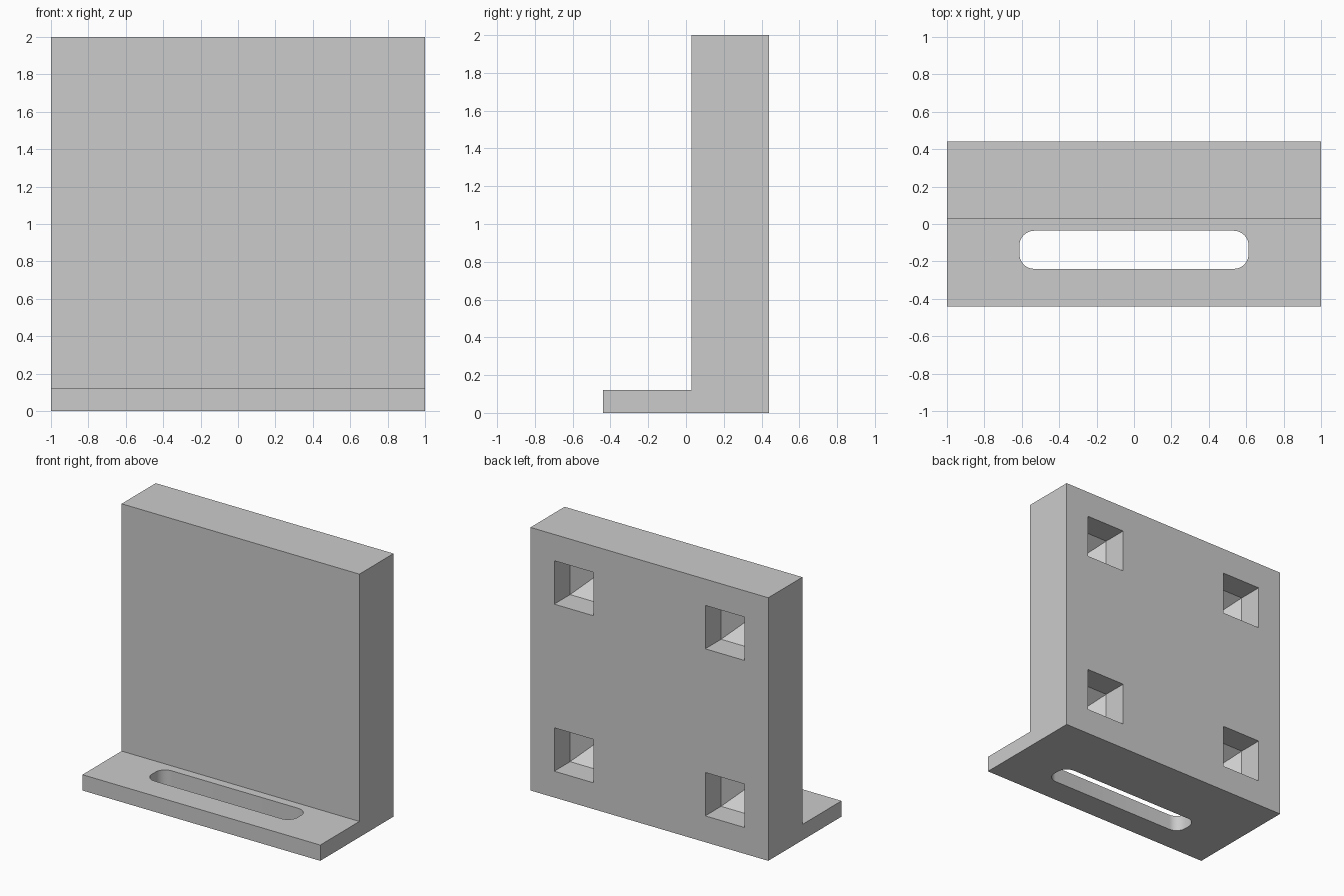
import bpy, bmesh, math
from mathutils import Vector

if "Cube" in bpy.data.objects:
    bpy.data.objects.remove(bpy.data.objects["Cube"])


def make_object(name, bm):
    bmesh.ops.recalc_face_normals(bm, faces=bm.faces[:])
    mesh = bpy.data.meshes.new(name)
    bm.to_mesh(mesh)
    bm.free()
    obj = bpy.data.objects.new(name, mesh)
    bpy.context.collection.objects.link(obj)
    return obj


def extrude_profile(name, points, offset):
    bm = bmesh.new()
    face = bm.faces.new([bm.verts.new(p) for p in points])
    grown = bmesh.ops.extrude_face_region(bm, geom=[face])
    verts = [g for g in grown["geom"] if isinstance(g, bmesh.types.BMVert)]
    bmesh.ops.translate(bm, verts=verts, vec=Vector(offset))
    return make_object(name, bm)


def cut(target, cutter):
    cutter.hide_render = True
    mod = target.modifiers.new("cut", "BOOLEAN")
    mod.operation = "DIFFERENCE"
    mod.solver = "EXACT"
    mod.object = cutter
    bpy.context.view_layer.objects.active = target
    bpy.ops.object.modifier_apply(modifier=mod.name)
    bpy.data.objects.remove(cutter)


# L-shaped bracket body
profile = [(-0.44, 0), (0.44, 0), (0.44, 2), (0.03, 2), (0.03, 0.12), (-0.44, 0.12)]
bracket = extrude_profile("bracket", [(-1, y, z) for y, z in profile], (2, 0, 0))

# Rounded slot through the foot
x_half, y_half, y_mid, r = 0.613, 0.102, -0.138, 0.08
slot = []
for i, (sx, sy) in enumerate([(1, 1), (-1, 1), (-1, -1), (1, -1)]):
    for k in range(9):
        a = math.pi / 2 * (i + k / 8)
        slot.append((sx * (x_half - r) + r * math.cos(a),
                     y_mid + sy * (y_half - r) + r * math.sin(a), -0.1))
cut(bracket, extrude_profile("slot_cutter", slot, (0, 0, 0.4)))


# Four square pockets in the back, each narrowing to a tapered end
def pocket_cutter(cx, cz):
    half = 0.165
    bm = bmesh.new()
    rings = []
    for y, s in [(0.5, half), (0.25, half), (0.11, 0.06)]:
        rings.append([bm.verts.new((cx + sx * s, y, cz + sz * s))
                      for sx, sz in [(1, 1), (-1, 1), (-1, -1), (1, -1)]])
    for a, b in zip(rings, rings[1:]):
        for i in range(4):
            j = (i + 1) % 4
            bm.faces.new((a[i], a[j], b[j], b[i]))
    bm.faces.new(rings[0])
    bm.faces.new(rings[-1])
    return make_object("pocket_cutter", bm)


for cx in (-0.635, 0.635):
    for cz in (0.365, 1.635):
        cut(bracket, pocket_cutter(cx, cz))

# Smooth slot ends, crisp edges elsewhere
bpy.ops.object.select_all(action="DESELECT")
bracket.select_set(True)
bpy.context.view_layer.objects.active = bracket
bpy.ops.object.shade_smooth_by_angle(angle=math.radians(25))
